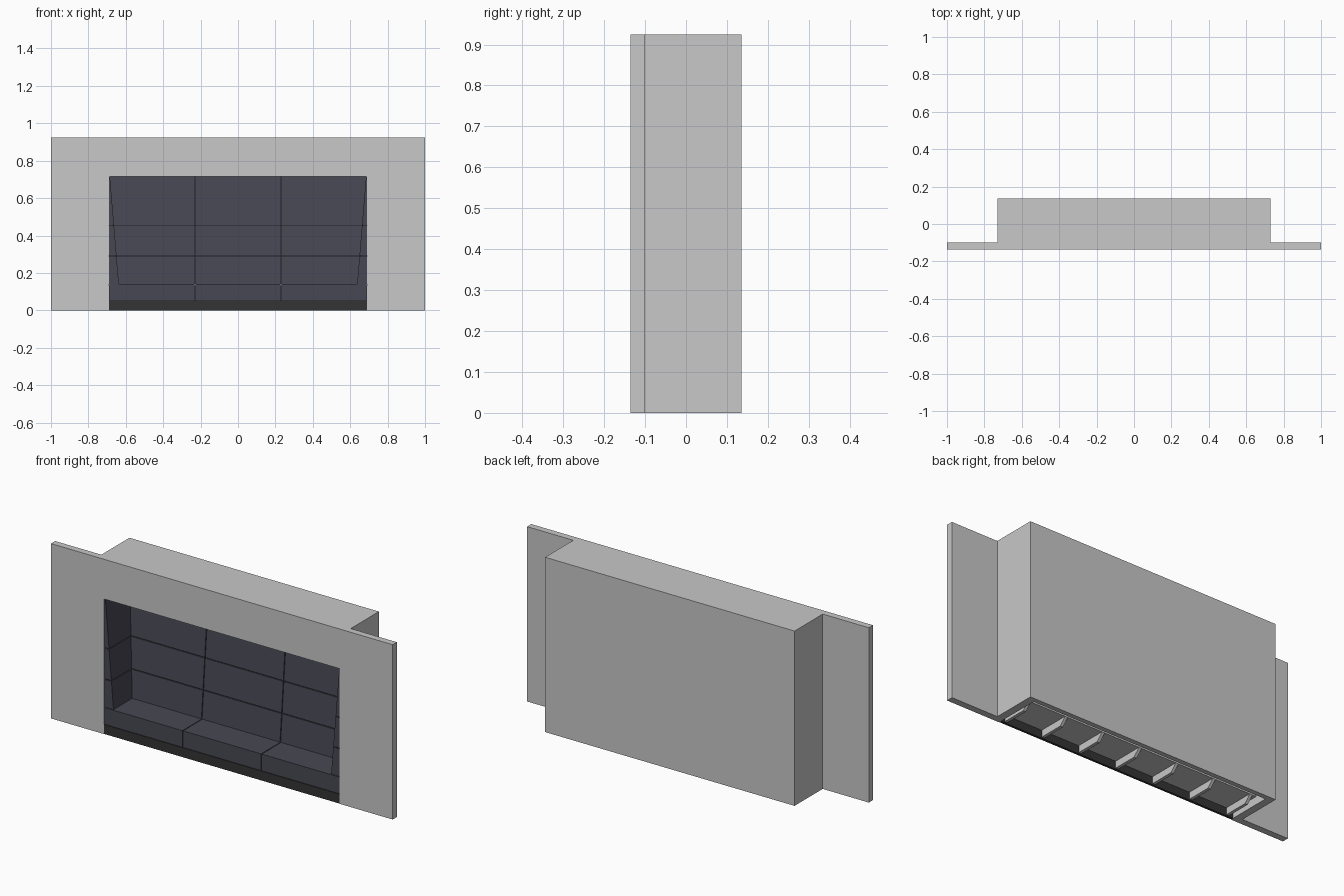
import bpy, bmesh

cube = bpy.data.objects.get("Cube")
if cube:
    bpy.data.objects.remove(cube, do_unlink=True)


def material(name, color):
    m = bpy.data.materials.new(name)
    m.use_nodes = True
    m.diffuse_color = (*color, 1)
    m.node_tree.nodes["Principled BSDF"].inputs["Base Color"].default_value = (*color, 1)
    return m


GREY = material("wall grey", (0.58, 0.58, 0.58))
FABRIC = material("slate upholstery", (0.064, 0.064, 0.087))
SEAM = material("dark seam", (0.012, 0.012, 0.015))
PLINTH = material("charcoal plinth", (0.034, 0.034, 0.034))


def loft(name, bottom, top, mat):
    """Solid between two matching rings of points."""
    bm = bmesh.new()
    a = [bm.verts.new(p) for p in bottom]
    b = [bm.verts.new(p) for p in top]
    n = len(a)
    bm.faces.new(a[::-1])
    bm.faces.new(b)
    for i in range(n):
        j = (i + 1) % n
        bm.faces.new((a[i], a[j], b[j], b[i]))
    bmesh.ops.recalc_face_normals(bm, faces=bm.faces)
    me = bpy.data.meshes.new(name)
    bm.to_mesh(me)
    bm.free()
    me.materials.append(mat)
    ob = bpy.data.objects.new(name, me)
    bpy.context.collection.objects.link(ob)
    return ob


def rect(x0, x1, y0, y1, z):
    return [(x0, y0, z), (x1, y0, z), (x1, y1, z), (x0, y1, z)]


def box(name, x0, x1, y0, y1, z0, z1, mat):
    return loft(name, rect(x0, x1, y0, y1, z0), rect(x0, x1, y0, y1, z1), mat)


FRONT, BACK, PANEL = -0.135, 0.135, -0.10
OPEN_X, OPEN_Z, SEAT_Z, LIP_Z = 0.69, 0.715, 0.14, 0.05
GAP = 0.002

# Wall with a niche, cut from a T-shaped plan
plan = [(-1, FRONT), (1, FRONT), (1, PANEL), (0.73, PANEL),
        (0.73, BACK), (-0.73, BACK), (-0.73, PANEL), (-1, PANEL)]
wall = loft("wall_surround", [(x, y, 0) for x, y in plan],
            [(x, y, 0.925) for x, y in plan], GREY)
cutter = box("niche_cutter", -OPEN_X, OPEN_X, -0.3, 0.11, -0.2, OPEN_Z, GREY)
cutter.hide_render = True
mod = wall.modifiers.new("niche", "BOOLEAN")
mod.operation = "DIFFERENCE"
mod.object = cutter
mod.solver = "EXACT"
bpy.context.view_layer.objects.active = wall
bpy.ops.object.modifier_apply(modifier=mod.name)
bpy.data.objects.remove(cutter, do_unlink=True)


def back_y(z):
    """Depth of the reclined backrest face at a height."""
    return 0.025 + (z - SEAT_Z) * 0.087


def side_x(z):
    """Inner face of the leaning side cushions at a height."""
    return 0.637 + (z - SEAT_Z) * 0.083


rows = [SEAT_Z, 0.29, 0.455, OPEN_Z]
cols = [-OPEN_X, -0.23, 0.23, OPEN_X]

# Backrest, three rows of three cushions over a dark backing
for r in range(3):
    z0, z1 = rows[r] + GAP, rows[r + 1] - (GAP if r < 2 else 0)
    for c in range(3):
        x0, x1 = cols[c] + GAP, cols[c + 1] - GAP
        loft(f"back_cushion_{r}_{c}",
             rect(x0, x1, back_y(z0), back_y(z0) + 0.02, z0),
             rect(x0, x1, back_y(z1), back_y(z1) + 0.02, z1), FABRIC)
    # Side cushions, mirrored
    for s, side in ((-1, "right"), (1, "left")):
        loft(f"{side}_side_cushion_{r}",
             rect(s * side_x(z0), s * OPEN_X, FRONT + 0.004, back_y(z0), z0),
             rect(s * side_x(z1), s * OPEN_X, FRONT + 0.004, back_y(z1), z1), FABRIC)

loft("back_backing",
     rect(-OPEN_X, OPEN_X, back_y(SEAT_Z) + 0.006, back_y(SEAT_Z) + 0.022, SEAT_Z),
     rect(-OPEN_X, OPEN_X, back_y(OPEN_Z) + 0.006, back_y(OPEN_Z) + 0.022, OPEN_Z), SEAM)
for s, side in ((-1, "right"), (1, "left")):
    loft(f"{side}_side_backing",
         rect(s * (side_x(SEAT_Z) + 0.006), s * OPEN_X, FRONT + 0.01, 0.03, SEAT_Z),
         rect(s * (OPEN_X - 0.001), s * OPEN_X, FRONT + 0.01, 0.07, OPEN_Z), SEAM)

# Seat cushions and the core behind their seams
for c in range(3):
    box(f"seat_cushion_{c}", cols[c] + GAP, cols[c + 1] - GAP,
        FRONT + 0.002, 0.045, LIP_Z + GAP, SEAT_Z, FABRIC).data.name = "seat"
# Hollow the seat from below by keeping only lip and top boards visible underneath
box("seat_core", -OPEN_X, OPEN_X, FRONT + 0.008, 0.045, LIP_Z, SEAT_Z - 0.006, SEAM)
box("seat_board", -OPEN_X, OPEN_X, FRONT + 0.008, 0.045, LIP_Z - 0.008, LIP_Z, GREY)

# Plinth below the seat
box("plinth", -OPEN_X, OPEN_X, FRONT + 0.002, FRONT + 0.014, 0, LIP_Z, PLINTH)

# Support ribs under the seat
rib = [(-0.12, 0.006), (0.01, 0.006), (0.045, 0.042), (-0.12, 0.042)]
for i in range(7):
    x = -0.66 + i * 0.22
    loft(f"support_rib_{i}", [(x - 0.008, y, z) for y, z in rib],
         [(x + 0.008, y, z) for y, z in rib], GREY)
